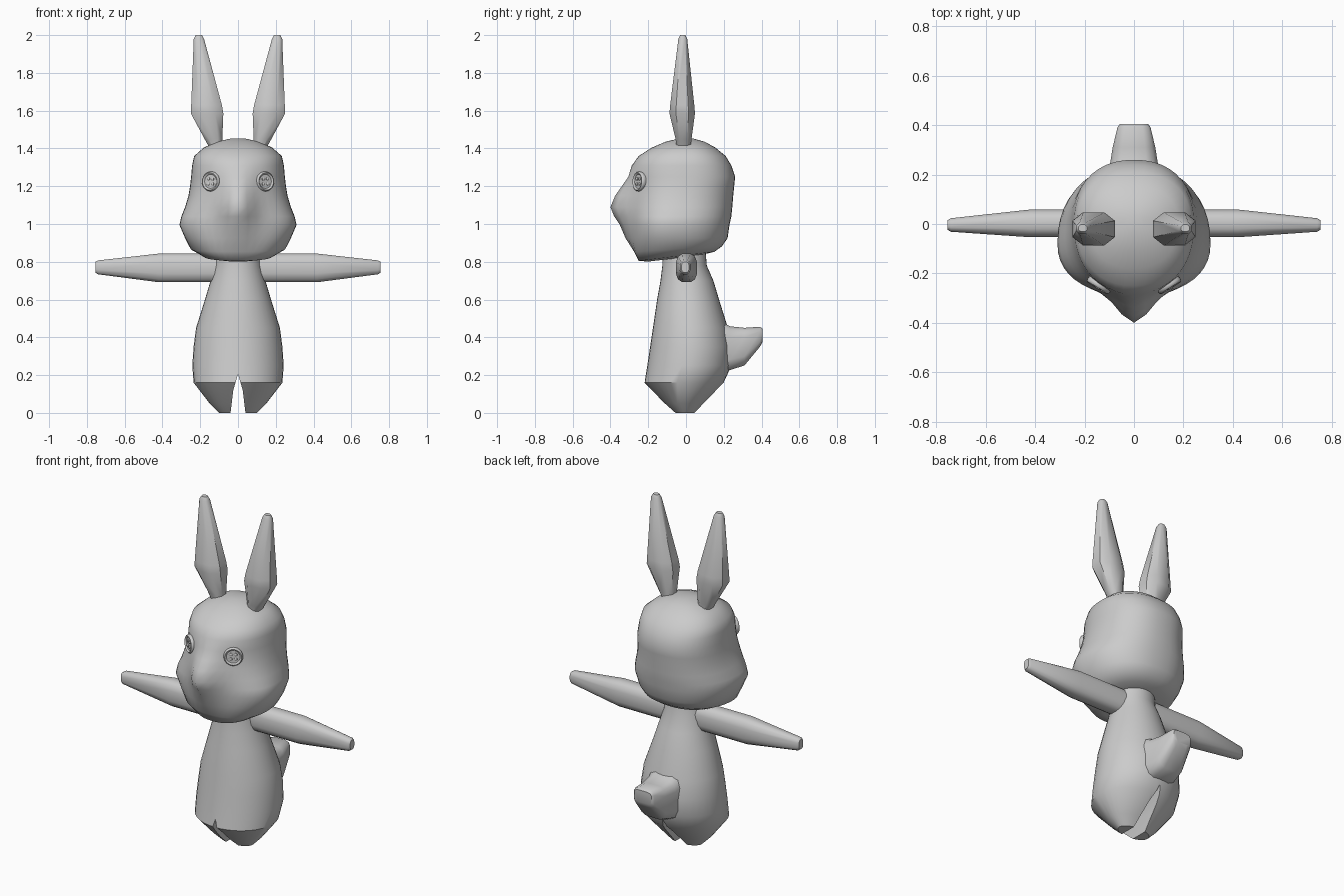
import bpy, bmesh, math
from mathutils import Vector

if "Cube" in bpy.data.objects:
    bpy.data.objects.remove(bpy.data.objects["Cube"])

grey = bpy.data.materials.new("plush_grey")
grey.diffuse_color = (0.6, 0.6, 0.6, 1)
grey.use_nodes = True
grey.node_tree.nodes["Principled BSDF"].inputs["Base Color"].default_value = grey.diffuse_color


def make_object(name, bm, angle):
    bmesh.ops.recalc_face_normals(bm, faces=bm.faces)
    me = bpy.data.meshes.new(name)
    bm.to_mesh(me)
    bm.free()
    me.materials.append(grey)
    ob = bpy.data.objects.new(name, me)
    bpy.context.collection.objects.link(ob)
    smooth(ob, angle)
    return ob


def smooth(ob, angle):
    bpy.ops.object.select_all(action='DESELECT')
    ob.select_set(True)
    bpy.context.view_layer.objects.active = ob
    bpy.ops.object.shade_smooth_by_angle(angle=math.radians(angle))


def add_loft(bm, rings):
    """Skin a list of closed rings and cap both ends."""
    rows = [[bm.verts.new(p) for p in r] for r in rings]
    n = len(rows[0])
    for a, b in zip(rows, rows[1:]):
        for i in range(n):
            j = (i + 1) % n
            bm.faces.new((a[i], a[j], b[j], b[i]))
    bm.faces.new(rows[0][::-1])
    bm.faces.new(rows[-1])


def oval(a0, a1, b0, b1, n, e=2.0, bc=None):
    """Rounded oval as (a, b) pairs; bc is where it is widest."""
    ac = (a0 + a1) / 2
    bc = (b0 + b1) / 2 if bc is None else bc
    pts = []
    for i in range(n):
        t = 2 * math.pi * (i + 0.5 * (n <= 12)) / n
        c, s = math.cos(t), math.sin(t)
        u = math.copysign(abs(c) ** (2 / e), c)
        v = math.copysign(abs(s) ** (2 / e), s)
        pts.append((ac + u * (a1 - a0) / 2, bc + v * ((b1 - bc) if v > 0 else (bc - b0))))
    return pts


def loft(name, rings, angle=40):
    bm = bmesh.new()
    add_loft(bm, rings)
    return make_object(name, bm, angle)


# Head: z, half width, widest y, front y, back y, nose bulge, tilt
head = [
    (0.825, 0.10, -0.05, -0.20, 0.07, 0.00, 0.12),
    (0.835, 0.18, -0.05, -0.25, 0.15, 0.00, 0.12),
    (0.870, 0.25, -0.06, -0.275, 0.19, 0.00, 0.06),
    (0.925, 0.28, -0.07, -0.285, 0.22, 0.035, 0),
    (0.995, 0.31, -0.08, -0.29, 0.23, 0.06, 0),
    (1.040, 0.30, -0.07, -0.29, 0.24, 0.09, 0),
    (1.090, 0.28, -0.05, -0.29, 0.245, 0.11, 0),
    (1.150, 0.262, -0.03, -0.285, 0.25, 0.09, 0),
    (1.200, 0.254, -0.01, -0.28, 0.255, 0.06, 0),
    (1.250, 0.248, 0.00, -0.28, 0.26, 0.025, 0),
    (1.310, 0.243, 0.00, -0.277, 0.24, 0.01, 0),
    (1.360, 0.232, 0.00, -0.25, 0.21, 0.00, 0),
    (1.405, 0.180, 0.00, -0.18, 0.155, 0.00, 0),
    (1.435, 0.115, 0.00, -0.11, 0.10, 0.00, 0),
    (1.452, 0.040, 0.00, -0.04, 0.04, 0.00, 0),
]
rings = []
for z, w, yc, yf, yb, nose, tilt in head:
    ring = []
    for x, y in oval(-w, w, yf, yb, 44, 2.25, yc):
        if y < yc:
            y -= nose * math.exp(-(x / 0.085) ** 2)
        ring.append((x, y, z + tilt * y))
    rings.append(ring)
loft("head", rings, 80)

# Body: z, half width, front y, back y
body_rows = [
    (0.0, 0.10, -0.06, 0.05), (0.05, 0.150, -0.115, 0.095),
    (0.16, 0.235, -0.22, 0.20), (0.25, 0.242, -0.205, 0.24),
    (0.35, 0.235, -0.19, 0.24), (0.45, 0.222, -0.175, 0.222),
    (0.60, 0.175, -0.153, 0.175), (0.70, 0.145, -0.135, 0.145),
    (0.78, 0.125, -0.125, 0.11), (0.90, 0.115, -0.12, 0.10),
]
body = loft("body", [[(x, y, z) for x, y in oval(-w, w, f, b, 36)]
                     for z, w, f, b in body_rows])

# Wedge gap between the feet
cutter = loft("leg_gap_cutter", [[(-0.042, y, -0.02), (0.042, y, -0.02),
                                  (0.025, y, 0.12), (0, y, 0.205), (-0.025, y, 0.12)]
                                 for y in (-0.4, 0.4)])
mod = body.modifiers.new("leg_gap", 'BOOLEAN')
mod.operation = 'DIFFERENCE'
mod.solver = 'EXACT'
mod.object = cutter
bpy.context.view_layer.objects.active = body
bpy.ops.object.modifier_apply(modifier=mod.name)
bpy.data.objects.remove(cutter)
smooth(body, 38)

# Tail: y, half width, bottom z, top z
tail = [(0.12, 0.12, 0.22, 0.52), (0.235, 0.10, 0.225, 0.46), (0.31, 0.088, 0.25, 0.452),
        (0.392, 0.068, 0.35, 0.457), (0.405, 0.058, 0.375, 0.447)]
loft("tail", [[(x, y, z) for x, z in oval(-w, w, lo, hi, 12, 4)]
              for y, w, lo, hi in tail], 45)

# Arms: x, front y, back y, bottom z, top z
arm = [(0.05, -0.055, 0.06, 0.69, 0.845), (0.42, -0.055, 0.06, 0.69, 0.845),
       (0.742, -0.032, 0.024, 0.733, 0.808), (0.755, -0.024, 0.016, 0.742, 0.80)]
# Ears: z, inner x, outer x, front y, back y
ear = [(1.38, 0.08, 0.14, -0.05, 0.025), (1.45, 0.08, 0.18, -0.058, 0.032),
       (1.585, 0.072, 0.255, -0.092, 0.052), (1.63, 0.08, 0.253, -0.088, 0.048),
       (1.98, 0.178, 0.236, -0.042, 0.008), (2.0, 0.19, 0.225, -0.032, -0.002)]

for side, s in (("left", 1), ("right", -1)):
    loft(side + "_arm", [[(s * x, y, z) for y, z in oval(f, b, lo, hi, 12, 2.8)]
                         for x, f, b, lo, hi in arm], 45)
    loft(side + "_ear", [[(s * x, y, z) for x, y in oval(i, o, f, b, 8, 2.5)]
                         for z, i, o, f, b in ear], 45)

    # Button eye with raised rim and four stitches
    bm = bmesh.new()
    turn = Vector((s * 0.53, -0.85, 0.05)).to_track_quat('Z', 'Y')
    centre = Vector((s * 0.142, -0.247, 1.225))

    def lathe(profile, cx=0, cy=0):
        n = 24 if cx == 0 else 8
        add_loft(bm, [[centre + turn @ Vector((cx + px, cy + py, h))
                       for px, py in oval(-r, r, -r, r, n)] for r, h in profile])

    lathe([(0.05, -0.02), (0.053, 0.002), (0.051, 0.01), (0.046, 0.014),
           (0.041, 0.012), (0.037, 0.006)])
    for k in range(4):
        a = math.pi / 4 + k * math.pi / 2
        lathe([(0.009, 0.0), (0.009, 0.010), (0.005, 0.013)],
              0.019 * math.cos(a), 0.019 * math.sin(a))
    make_object(side + "_button_eye", bm, 40)
